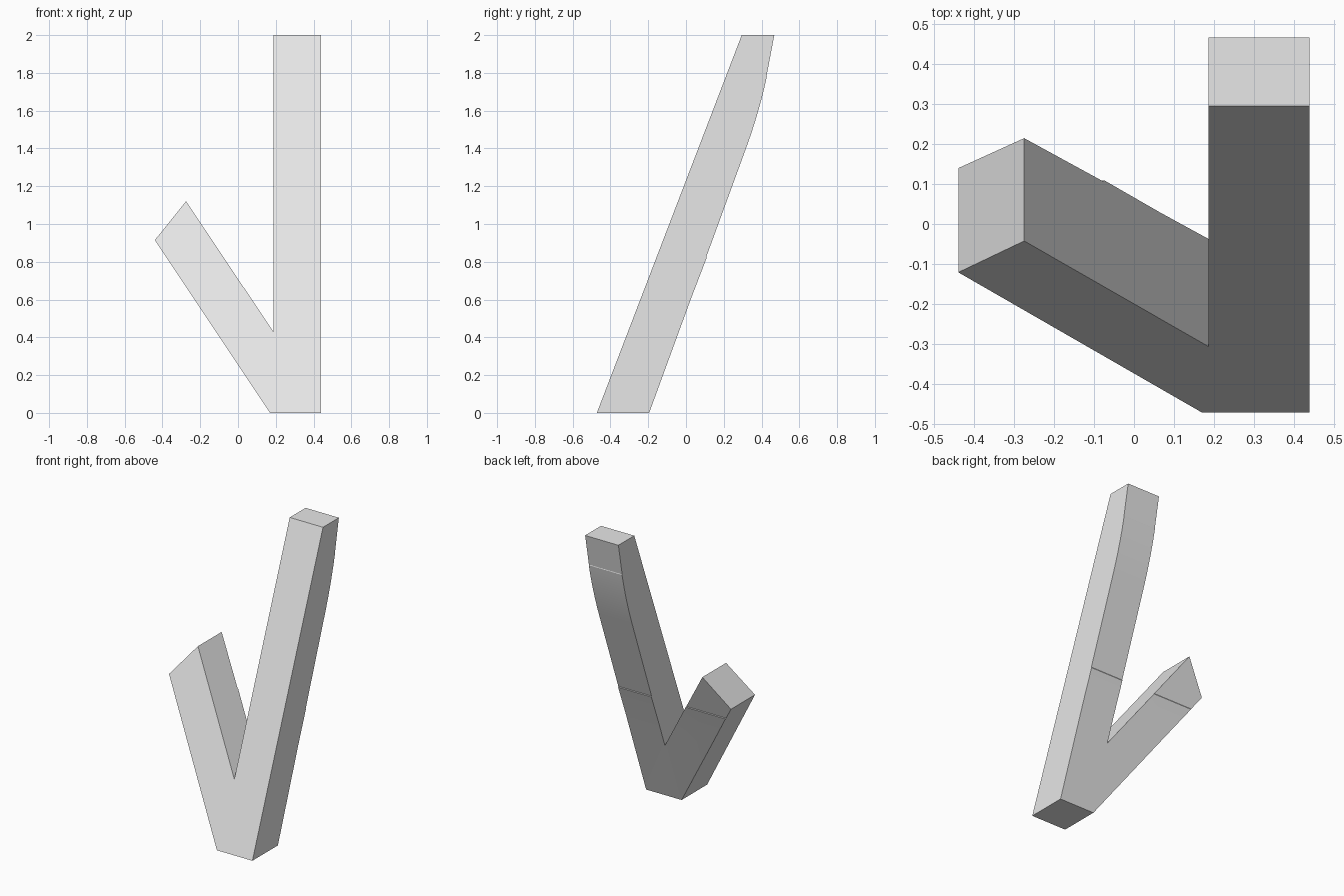
import bpy
import bmesh

cube = bpy.data.objects.get("Cube")
if cube:
    bpy.data.objects.remove(cube, do_unlink=True)

# One plain light grey
grey = bpy.data.materials.new("light_grey")
grey.use_nodes = True
colour = (0.8, 0.8, 0.8, 1)
grey.diffuse_color = colour
grey.node_tree.nodes["Principled BSDF"].inputs["Base Color"].default_value = colour

SEAM, SEAM_TOP = 0.82, 0.825      # small ledge across both strokes
BEND, BEND_TOP = 1.40, 1.78       # curved stretch of the tall stroke


def front_y(z):
    return -0.472 + 0.3835 * z


def back_y(z):
    """Leaning back surface: raised panel, straight run, bend, steep tip."""
    y = -0.195 + 0.366 * z
    if 0.61 < z < SEAM_TOP - 0.001:
        return y + 0.004 * (z - 0.61) / (SEAM - 0.61)
    if z > BEND:
        t = min(z, BEND_TOP) - BEND
        y = -0.195 + 0.366 * BEND + 0.366 * t - 0.2 * t * t
    if z > BEND_TOP + 0.001:
        y += 0.19 * (z - BEND_TOP) - 0.002
    return y


# Outline: tall stroke and short stroke share the edge at the crotch
bm = bmesh.new()
points = {
    "heel": (0.17, 0), "joint": (0.187, 0), "base": (0.44, 0),
    "top_left": (0.44, 2), "top_right": (0.187, 2), "crotch": (0.187, 0.43),
    "tip_high": (-0.275, 1.12), "tip_low": (-0.44, 0.915),
}
v = {name: bm.verts.new((x, -0.5, z)) for name, (x, z) in points.items()}
for loop in (("joint", "base", "top_left", "top_right", "crotch"),
             ("heel", "joint", "crotch", "tip_high", "tip_low")):
    bm.faces.new([v[name] for name in loop])

# Thicken the outline, keeping the front faces
extruded = bmesh.ops.extrude_face_region(bm, geom=bm.faces[:], use_keep_orig=True)
for item in extruded["geom"]:
    if isinstance(item, bmesh.types.BMVert):
        item.co.y = 0.5

# Cut at every height where the back surface changes
steps = 12
bend_cuts = [BEND + (BEND_TOP - BEND) * i / steps for i in range(steps + 1)]
for z in [0.61, SEAM, SEAM_TOP, *bend_cuts, BEND_TOP + 0.004]:
    bmesh.ops.bisect_plane(bm, geom=bm.verts[:] + bm.edges[:] + bm.faces[:],
                           dist=0.00001, plane_co=(0, 0, z), plane_no=(0, 0, 1))

# Lean the front and shape the back
for vert in bm.verts:
    vert.co.y = front_y(vert.co.z) if vert.co.y < 0 else back_y(vert.co.z)
bmesh.ops.recalc_face_normals(bm, faces=bm.faces[:])

mesh = bpy.data.meshes.new("check_mark")
bm.to_mesh(mesh)
bm.free()
mesh.materials.append(grey)
check = bpy.data.objects.new("check_mark", mesh)
bpy.context.collection.objects.link(check)

# Smooth the bend, keep the corners crisp
bpy.ops.object.select_all(action="DESELECT")
check.select_set(True)
bpy.context.view_layer.objects.active = check
bpy.ops.object.shade_smooth_by_angle(angle=0.1)
